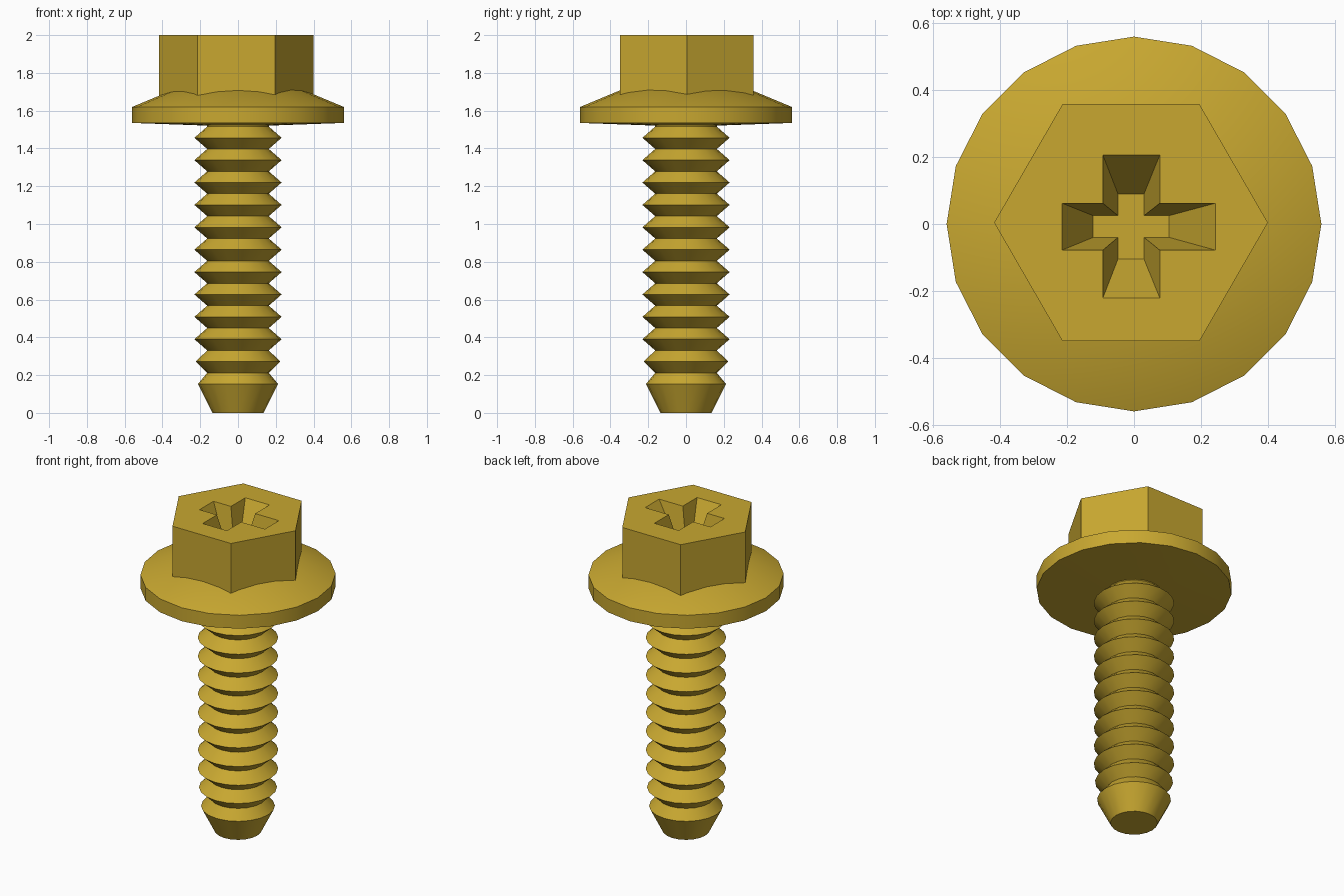
import bpy, bmesh
from math import cos, sin, pi

cube = bpy.data.objects.get("Cube")
if cube:
    bpy.data.objects.remove(cube, do_unlink=True)

# Single brass colour
brass = bpy.data.materials.new("brass yellow")
brass.use_nodes = True
colour = (0.58, 0.39, 0.03, 1)
brass.diffuse_color = colour
brass.node_tree.nodes["Principled BSDF"].inputs["Base Color"].default_value = colour


def loft(name, rings):
    """Join closed rings of points, bottom to top, and cap both ends."""
    bm = bmesh.new()
    loops = [[bm.verts.new(p) for p in ring] for ring in rings]
    n = len(loops[0])
    for low, high in zip(loops, loops[1:]):
        for i in range(n):
            j = (i + 1) % n
            bm.faces.new((low[i], low[j], high[j], high[i]))
    bm.faces.new(loops[0][::-1])
    bm.faces.new(loops[-1])
    bmesh.ops.recalc_face_normals(bm, faces=bm.faces)
    mesh = bpy.data.meshes.new(name)
    bm.to_mesh(mesh)
    bm.free()
    mesh.materials.append(brass)
    obj = bpy.data.objects.new(name, mesh)
    bpy.context.collection.objects.link(obj)
    return obj


def circle(radius, z, sides=20, x=0, y=0):
    return [(x + radius * cos(2 * pi * i / sides), y + radius * sin(2 * pi * i / sides), z)
            for i in range(sides)]


def activate(obj):
    bpy.ops.object.select_all(action='DESELECT')
    obj.select_set(True)
    bpy.context.view_layer.objects.active = obj


def smooth(obj):
    activate(obj)
    bpy.ops.object.shade_smooth_by_angle(angle=pi / 6)


# Threaded shank: tapered tip, then evenly spaced ridges
pitch, first_crest, ridges = 0.1185, 0.153, 12
profile = [(0.135, 0)]
for k in range(ridges):
    z = first_crest + k * pitch
    crest = {0: 0.212, 1: 0.224}.get(k, 0.231)
    profile += [(crest, z), (0.163, z + pitch / 2)]
profile.append((0.163, 1.56))
smooth(loft("threaded_shank", [circle(r, z) for r, z in profile]))

# Flange with a sloped top and slightly conical underside
smooth(loft("washer_flange", [circle(r, z) for r, z in
            [(0.14, 1.52), (0.56, 1.535), (0.56, 1.62), (0.31, 1.724)]]))

# Hexagonal head
head = loft("hex_head", [circle(0.409, z, 6, -0.009, 0.004) for z in (1.6, 2)])


def cross(left, right, front, back, x0, x1, y0, y1, z):
    """Plus-shaped outline: outer limits, then the limits of the inner square."""
    return [(x, y, z) for x, y in [
        (right, y0), (right, y1), (x1, y1), (x1, back), (x0, back), (x0, y1),
        (left, y1), (left, y0), (x0, y0), (x0, front), (x1, front), (x1, y0)]]


# Tapered cross recess cut into the head
rim = (-0.215, 0.243, -0.221, 0.206, -0.093, 0.077, -0.078, 0.062)
floor = (-0.122, 0.105, -0.105, 0.09, -0.048, 0.03, -0.04, 0.025)
cutter = loft("recess_cutter", [cross(*floor, 1.8), cross(*rim, 2), cross(*rim, 2.1)])
cutter.hide_render = True
cut = head.modifiers.new("cross_recess", 'BOOLEAN')
cut.operation = 'DIFFERENCE'
cut.solver = 'EXACT'
cut.object = cutter
activate(head)
bpy.ops.object.modifier_apply(modifier=cut.name)
bpy.data.objects.remove(cutter, do_unlink=True)
